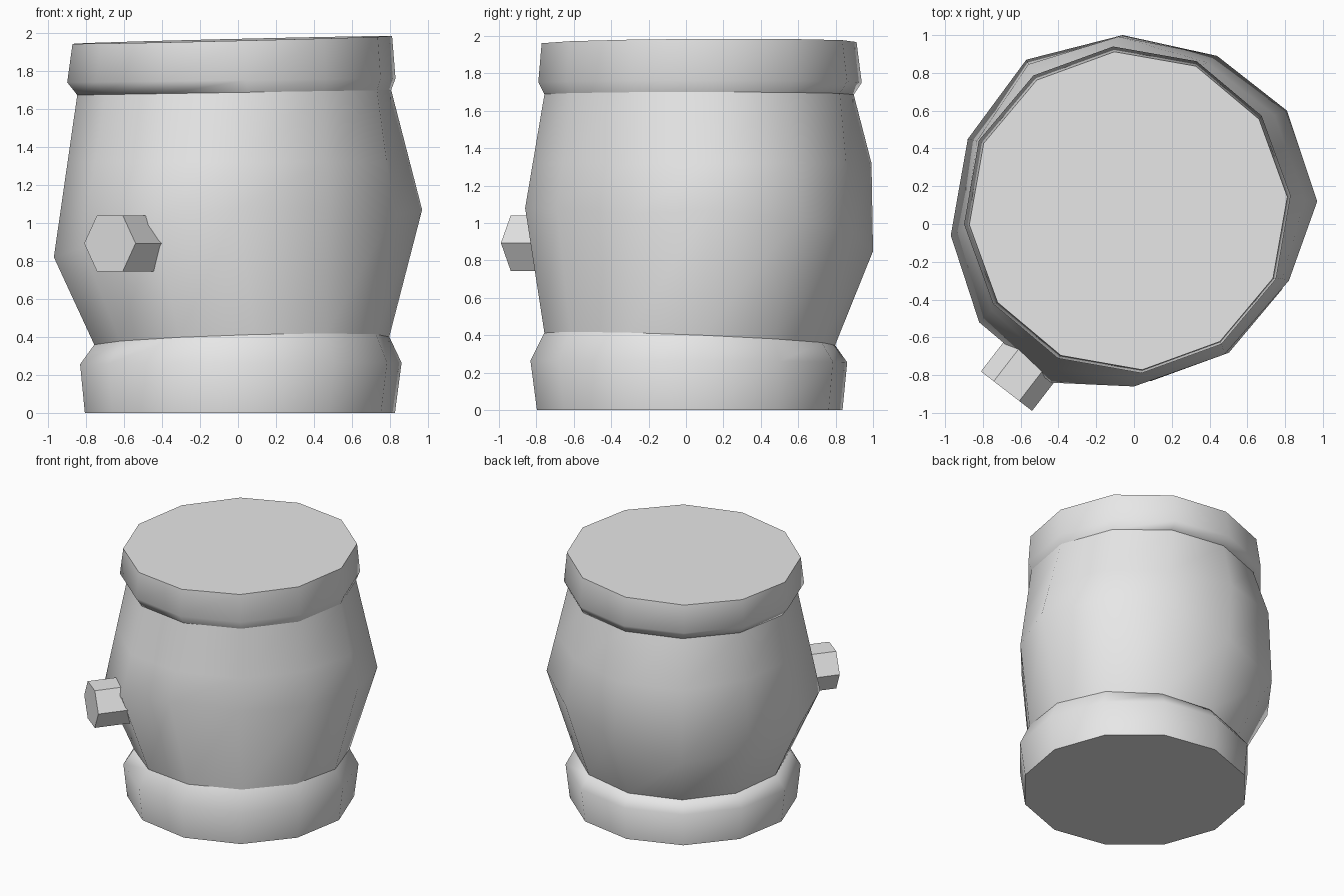
import bpy, bmesh
from math import radians, cos, sin
from mathutils import Vector, Matrix

SIDES = 12
TURN = radians(5)

cube = bpy.data.objects.get("Cube")
if cube:
    bpy.data.objects.remove(cube, do_unlink=True)

# One plain grey for everything
grey = bpy.data.materials.new("light_grey")
grey.use_nodes = True
colour = (0.8, 0.8, 0.8, 1)
grey.diffuse_color = colour
for node in grey.node_tree.nodes:
    if node.type == 'BSDF_PRINCIPLED':
        node.inputs["Base Color"].default_value = colour


def outward(i):
    a = TURN + radians(360 / SIDES) * i
    return Vector((cos(a), sin(a), 0))


def ring(cx, cy, radius, z, tilt_x=0, tilt_y=0):
    """Regular ring whose height leans with x and y."""
    points = []
    for i in range(SIDES):
        p = Vector((cx, cy, z)) + outward(i) * radius
        p.z += tilt_x * p.x + tilt_y * p.y
        points.append(p)
    return points


def loft(name, rings, smooth=True):
    """Bridge a stack of rings and cap both ends."""
    bm = bmesh.new()
    loops = [[bm.verts.new(p) for p in r] for r in rings]
    for low, high in zip(loops, loops[1:]):
        n = len(low)
        for i in range(n):
            j = (i + 1) % n
            bm.faces.new((low[i], low[j], high[j], high[i]))
    bm.faces.new(loops[0][::-1])
    bm.faces.new(loops[-1])
    bmesh.ops.recalc_face_normals(bm, faces=bm.faces)
    mesh = bpy.data.meshes.new(name)
    bm.to_mesh(mesh)
    bm.free()
    mesh.materials.append(grey)
    obj = bpy.data.objects.new(name, mesh)
    bpy.context.collection.objects.link(obj)
    if smooth:
        bpy.ops.object.select_all(action='DESELECT')
        obj.select_set(True)
        bpy.context.view_layer.objects.active = obj
        bpy.ops.object.shade_smooth_by_angle(angle=radians(60))
    return obj


# Shared necks where the rims meet the barrel
low_neck = ring(0.02, 0.02, 0.78, 0.38, 0.03, -0.04)
high_neck = ring(-0.02, 0.07, 0.83, 1.688, 0.016, 0)

# Uneven, hand-shaped belly
belly = [Vector(p) for p in (
    (0.97, 0.12, 1.07), (0.81, 0.6, 1.02), (0.44, 0.89, 0.95),
    (-0.06, 1, 0.85), (-0.57, 0.87, 0.75), (-0.88, 0.45, 0.76),
    (-0.97, -0.06, 0.82), (-0.82, -0.52, 0.87), (-0.44, -0.84, 1),
    (0, -0.86, 1.08), (0.48, -0.69, 1.08), (0.82, -0.3, 1.05))]

# Shoulder ring, swollen a little at the back
swell = {3: 0.05, 4: 0.06, 5: 0.02}
shoulder = []
for i, (b, n) in enumerate(zip(belly, high_neck)):
    p = b.lerp(n, (1.32 - b.z) / (n.z - b.z))
    shoulder.append(p + outward(i) * swell.get(i, 0))

loft("barrel_body", [low_neck, belly, shoulder, high_neck])

# Rims
loft("bottom_rim", [
    ring(0.01, 0.02, 0.82, 0),
    ring(0.015, 0.015, 0.85, 0.26, 0.005, -0.005),
    low_neck])
loft("top_rim", [
    high_neck,
    ring(-0.035, 0.075, 0.868, 1.752, 0.012, 0),
    ring(-0.03, 0.07, 0.845, 1.965, 0.024, 0.006)])

# Six-sided peg in the side
axis = Vector((-0.61, -0.79, 0)).normalized()
across = Vector((-axis.y, axis.x, 0))
end = Vector((-0.675, -0.885, 0.893))
peg = []
for depth in (0.35, 0):
    centre = end - axis * depth
    peg.append([centre + (across * cos(a) + Vector((0, 0, sin(a)))) * 0.171
                for a in (radians(60 * k) for k in range(6))])
loft("side_peg", peg, smooth=False)
